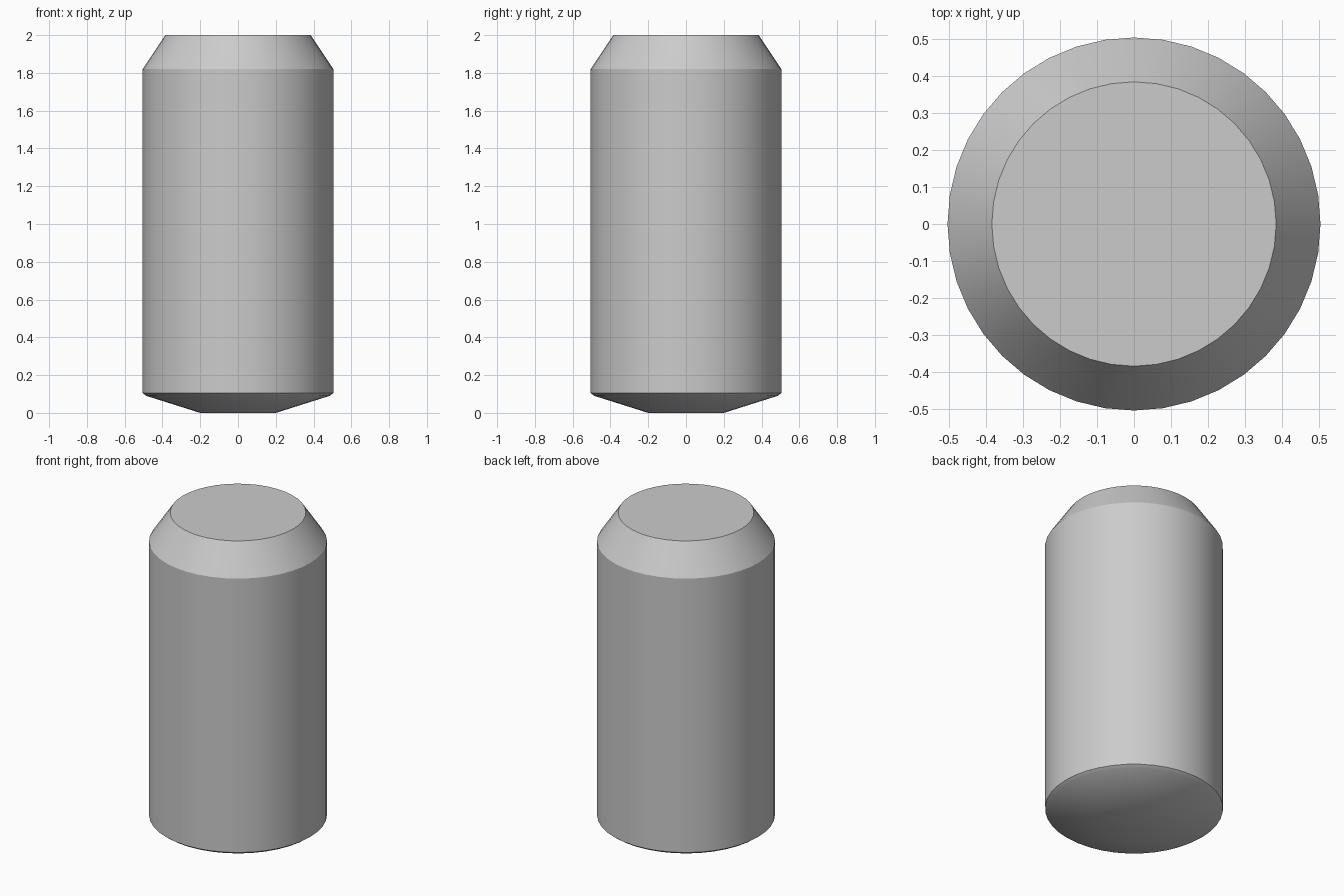
import bpy, bmesh
from math import cos, sin, tau, radians

if "Cube" in bpy.data.objects:
    bpy.data.objects.remove(bpy.data.objects["Cube"], do_unlink=True)

SIDES = 40

# Plain grey metal
metal = bpy.data.materials.new("grey_metal")
metal.use_nodes = True
colour = (0.6, 0.6, 0.6, 1)
metal.diffuse_color = colour
metal.node_tree.nodes["Principled BSDF"].inputs["Base Color"].default_value = colour


def turned_solid(name, profile):
    """Capped solid of revolution from (radius, height) points, bottom to top."""
    bm = bmesh.new()
    rings = [[bm.verts.new((r * cos(tau * i / SIDES), r * sin(tau * i / SIDES), z))
              for i in range(SIDES)] for r, z in profile]
    for low, high in zip(rings, rings[1:]):
        for i in range(SIDES):
            j = (i + 1) % SIDES
            bm.faces.new((low[i], low[j], high[j], high[i]))
    bm.faces.new(rings[0][::-1])
    bm.faces.new(rings[-1])
    mesh = bpy.data.meshes.new(name)
    bm.to_mesh(mesh)
    bm.free()
    mesh.materials.append(metal)
    obj = bpy.data.objects.new(name, mesh)
    bpy.context.collection.objects.link(obj)
    return obj


# Pin: small flat foot, shallow cone, straight body, chamfered flat top
pin = turned_solid("pin_body", [(0.2, 0), (0.485, 0.09), (0.505, 0.105),
                                (0.505, 1.82), (0.385, 2)])

# Smooth sides with crisp rims
bpy.ops.object.select_all(action="DESELECT")
pin.select_set(True)
bpy.context.view_layer.objects.active = pin
bpy.ops.object.shade_smooth_by_angle(angle=radians(30))
